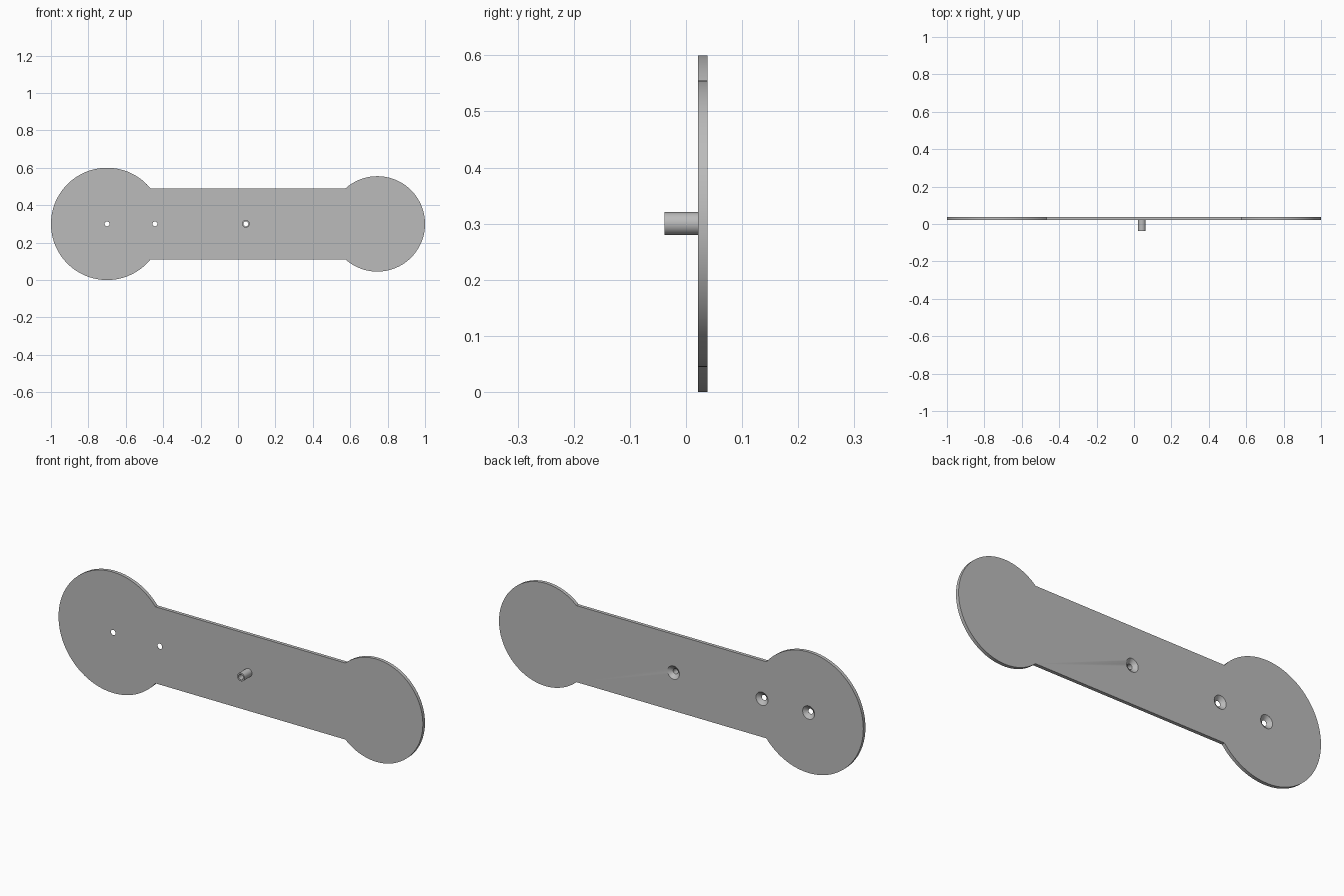
import bpy
import bmesh
import math
from mathutils import Matrix

cube = bpy.data.objects.get("Cube")
if cube:
    bpy.data.objects.remove(cube)

grey = bpy.data.materials.new("plain grey")
grey.use_nodes = True
COLOUR = (0.5, 0.5, 0.5, 1)
grey.diffuse_color = COLOUR
grey.node_tree.nodes["Principled BSDF"].inputs["Base Color"].default_value = COLOUR

MID_Z = 0.3
FRONT, BACK = 0.021, 0.038
HALF_BAR = 0.19
BORE = 0.013
PEG_X = 0.042
HOLES = (-0.7, -0.444, PEG_X)


def make_object(name, bm):
    bmesh.ops.recalc_face_normals(bm, faces=bm.faces)
    mesh = bpy.data.meshes.new(name)
    bm.to_mesh(mesh)
    bm.free()
    mesh.materials.append(grey)
    obj = bpy.data.objects.new(name, mesh)
    bpy.context.collection.objects.link(obj)
    return obj


def lathe(name, x, profile, closed, steps=40):
    """Turn (radius, y) points about a y axis through x at mid height."""
    bm = bmesh.new()
    rings = []
    for r, y in profile:
        rings.append([bm.verts.new((x + r * math.cos(a), y, MID_Z + r * math.sin(a)))
                      for a in (math.tau * i / steps for i in range(steps))])
    pairs = list(zip(rings, rings[1:]))
    if closed:
        pairs.append((rings[-1], rings[0]))
    else:
        bm.faces.new(rings[0])
        bm.faces.new(rings[-1])
    for a, b in pairs:
        for i in range(steps):
            j = (i + 1) % steps
            bm.faces.new((a[i], a[j], b[j], b[i]))
    return make_object(name, bm)


def arc(cx, radius, facing, steps=96):
    """Round end of the plate, stopping where it meets the straight bar."""
    gap = math.asin(HALF_BAR / radius)
    start = facing + math.pi + gap
    sweep = math.tau - 2 * gap
    return [(cx + radius * math.cos(start + sweep * i / steps),
             MID_Z + radius * math.sin(start + sweep * i / steps))
            for i in range(steps + 1)]


def smooth(obj):
    bpy.ops.object.select_all(action='DESELECT')
    obj.select_set(True)
    bpy.context.view_layer.objects.active = obj
    bpy.ops.object.shade_smooth_by_angle(angle=math.radians(30))


# Plate: a straight bar between a large and a small disc
bm = bmesh.new()
outline = arc(0.745, 0.255, 0) + arc(-0.7, 0.3, math.pi)
face = bm.faces.new([bm.verts.new((x, FRONT, z)) for x, z in outline])
extruded = bmesh.ops.extrude_face_region(bm, geom=[face])
bmesh.ops.translate(bm, vec=(0, BACK - FRONT, 0),
                    verts=[v for v in extruded["geom"] if isinstance(v, bmesh.types.BMVert)])
plate = make_object("plate", bm)

# Screw holes, countersunk from the back
for x in HOLES:
    cutter = lathe("hole_cutter", x,
                   [(BORE, -0.1), (BORE, FRONT + 0.001), (0.033, BACK), (0.045, 0.048)], False)
    cutter.hide_render = True
    cut = plate.modifiers.new("hole", 'BOOLEAN')
    cut.operation = 'DIFFERENCE'
    cut.solver = 'EXACT'
    cut.object = cutter
    bpy.context.view_layer.objects.active = plate
    bpy.ops.object.modifier_apply(modifier=cut.name)
    bpy.data.objects.remove(cutter)
smooth(plate)

# Hollow peg standing on the front
peg = lathe("hollow_peg", PEG_X,
            [(BORE, -0.038), (0.0205, -0.038), (0.0205, FRONT), (BORE, FRONT)], True)
smooth(peg)
